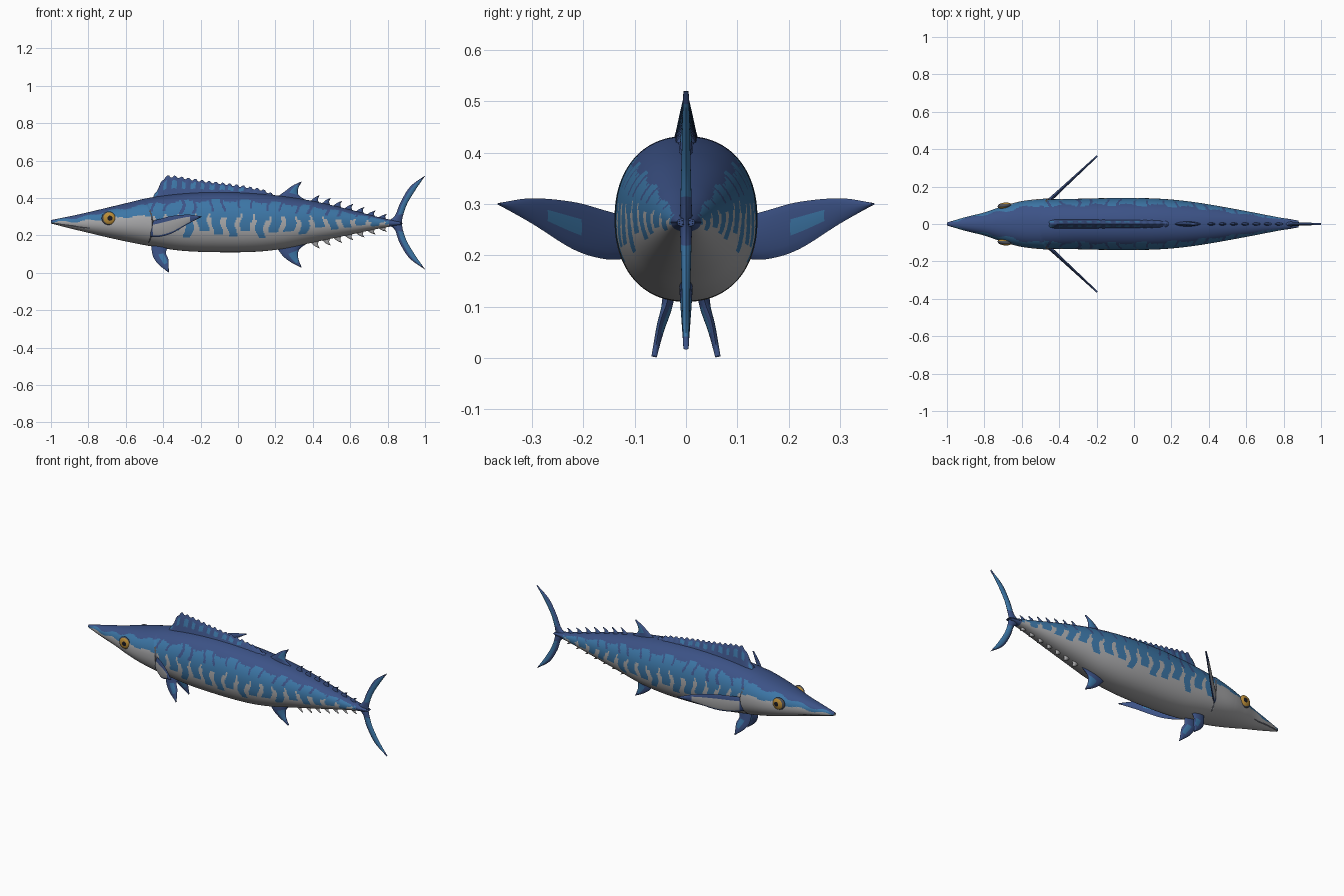
import bpy, bmesh, math
from mathutils import Vector

if "Cube" in bpy.data.objects:
    bpy.data.objects.remove(bpy.data.objects["Cube"])

COLORS = {
    "dark_blue": (0.045, 0.085, 0.24), "light_blue": (0.045, 0.18, 0.38),
    "belly_gray": (0.40, 0.40, 0.41), "eye_amber": (0.50, 0.27, 0.04),
    "pupil_black": (0.01, 0.01, 0.015), "line_gray": (0.08, 0.085, 0.10),
}
DARK, LIGHT, GRAY, AMBER, BLACK, LINE = range(6)
MATS = []
for label, rgb in COLORS.items():
    m = bpy.data.materials.new(label)
    m.diffuse_color = (*rgb, 1)
    m.use_nodes = True
    m.node_tree.nodes["Principled BSDF"].inputs["Base Color"].default_value = m.diffuse_color
    MATS.append(m)


def finish(name, bm, angle=50):
    bmesh.ops.remove_doubles(bm, verts=bm.verts, dist=0.00005)
    bmesh.ops.recalc_face_normals(bm, faces=bm.faces)
    mesh = bpy.data.meshes.new(name)
    bm.to_mesh(mesh)
    bm.free()
    for m in MATS:
        mesh.materials.append(m)
    ob = bpy.data.objects.new(name, mesh)
    bpy.context.collection.objects.link(ob)
    bpy.ops.object.select_all(action='DESELECT')
    bpy.context.view_layer.objects.active = ob
    ob.select_set(True)
    bpy.ops.object.shade_smooth_by_angle(angle=math.radians(angle))
    return ob


def lerp_table(table, x, col=1):
    for a, b in zip(table, table[1:]):
        if x <= b[0]:
            f = max(0, (x - a[0]) / (b[0] - a[0]))
            return a[col] + (b[col] - a[col]) * f
    return table[-1][col]


def hermite_table(table, x, col):
    def slope(i):
        lo, hi = max(i - 1, 0), min(i + 1, len(table) - 1)
        return (table[hi][col] - table[lo][col]) / (table[hi][0] - table[lo][0])
    i = 0
    while i < len(table) - 2 and x > table[i + 1][0]:
        i += 1
    a, b = table[i], table[i + 1]
    h = b[0] - a[0]
    s = (x - a[0]) / h
    return ((2*s**3 - 3*s*s + 1) * a[col] + (s**3 - 2*s*s + s) * h * slope(i)
            + (3*s*s - 2*s**3) * b[col] + (s**3 - s*s) * h * slope(i + 1))


# Body stations: x, top z, bottom z, half width
BODY = [(-1.0, .282, .264, .008), (-.9, .302, .238, .037), (-.8, .324, .214, .062),
        (-.7, .348, .190, .096), (-.6, .372, .168, .122), (-.47, .402, .143, .131),
        (-.3, .424, .118, .135), (-.1, .432, .110, .139), (.1, .424, .113, .137),
        (.25, .408, .130, .126), (.4, .384, .162, .105), (.6, .338, .204, .069),
        (.75, .298, .236, .040), (.87, .272, .256, .018)]
HEAD_TOP = [(-1, .277), (-.8, .303), (-.7, .33), (-.47, .365)]
HEAD_LOW = [(-1, .270), (-.8, .278), (-.6, .300), (-.44, .305)]


def gill_x(z):
    return -.455 - 2.6 * (z - .255) ** 2


# Markings of the skin: head mask, gill line, mouth and vertical bars
def body_color(c):
    x, z = c.x, c.z
    top, bot = hermite_table(BODY, x, 1), hermite_table(BODY, x, 2)
    t = (z - bot) / (top - bot)
    gx = gill_x(z)
    if abs(x - gx) < .0045 and .16 < z < .335:
        return LINE
    if x < gx:
        if x < -.79 and abs(z - (.267 - (x + 1) * .14)) < .0035:
            return LINE
        wave = .006 * math.sin(x * 45)
        if z > lerp_table(HEAD_TOP, x) + wave:
            return DARK
        return LIGHT if z > lerp_table(HEAD_LOW, x) + wave else GRAY
    if x > .81:
        return DARK
    p = (x + .46) / .0775 + .12 * math.sin(z * 55 + x * 9)
    i, f = math.floor(p), p % 1
    vary = math.sin(i * 2.4)
    if t > .86 + .03 * math.sin(x * 38):
        return DARK
    if abs(f - .5) < .33 + .04 * vary - .10 * max(0, .55 - t):
        return LIGHT if t > .30 + .07 * vary else GRAY
    if i % 2 == 0 and t > .70 + .04 * vary:
        return DARK
    return LIGHT if t > .60 + .05 * vary else GRAY


def build_body():
    bm = bmesh.new()
    nx, nr = 360, 96
    rings = []
    for i in range(nx + 1):
        x = -1 + 1.87 * i / nx
        top, bot, w = (hermite_table(BODY, x, k) for k in (1, 2, 3))
        ring = []
        for j in range(nr):
            a = 2 * math.pi * j / nr
            c, s = math.cos(a), math.sin(a)
            e = 2 / 2.2
            y = w * math.copysign(abs(c) ** e, c)
            z = (top + bot) / 2 + (top - bot) / 2 * math.copysign(abs(s) ** e, s)
            # raised gill cover
            d = gill_x(z) - x
            if 0 < d < .15:
                y *= 1 + .045 * (1 - d / .15)
            ring.append(bm.verts.new((x, y, z)))
        rings.append(ring)
    for a, b in zip(rings, rings[1:]):
        for j in range(nr):
            k = (j + 1) % nr
            f = bm.faces.new((a[j], a[k], b[k], b[j]))
            f.material_index = body_color(f.calc_center_median())
    bm.faces.new(rings[0]).material_index = GRAY
    bm.faces.new(rings[-1])
    finish("body", bm)


def resample(pts, n):
    table = [(i, *p) for i, p in enumerate(pts)]
    return [Vector([hermite_table(table, (len(pts) - 1) * i / n, k) for k in (1, 2, 3)])
            for i in range(n + 1)]


# Thin lofted fin between two edge curves, running from root (v=0) to tip (v=1)
def fin(name, lead, trail, thick, normal=(0, 1, 0), rule=None, n=24, m=12, ridge=False):
    bm = bmesh.new()
    A, B, nor = resample(lead, n), resample(trail, n), Vector(normal).normalized()
    for side in (1, -1):
        grid = []
        for i in range(n + 1):
            v = i / n
            row = []
            for j in range(m + 1):
                u = j / m
                prof = (1 - u) ** .8 if ridge else math.sin(math.pi * u) ** .6 * (1 - .6 * v)
                row.append(bm.verts.new(A[i].lerp(B[i], u) + nor * side * thick * prof))
            grid.append(row)
        for i in range(n):
            for j in range(m):
                f = bm.faces.new((grid[i][j], grid[i + 1][j], grid[i + 1][j + 1], grid[i][j + 1]))
                f.material_index = rule((j + .5) / m, (i + .5) / n, side) if rule else DARK
    return finish(name, bm)


def flat(pts):
    return [(x, 0, z) for x, z in pts]


build_body()

# Forked tail
tail_rule = lambda u, v, s: LIGHT if u > .35 and .28 < v < .92 else DARK
fin("tail_upper", flat([(.78, .27), (.835, .30), (.868, .375), (.92, .46), (1, .52)]),
    flat([(.875, .262), (.882, .305), (.905, .37), (.95, .445), (1, .518)]), .013, rule=tail_rule)
fin("tail_lower", flat([(.78, .262), (.835, .235), (.862, .165), (.915, .08), (1, .017)]),
    flat([(.875, .275), (.882, .228), (.905, .165), (.95, .09), (1, .019)]), .013, rule=tail_rule)
# Side keels on the tail stem
fin("tail_keel", [(.72, -.03, .264), (.80, -.031, .264), (.88, -.018, .264)],
    [(.72, .03, .264), (.80, .031, .264), (.88, .018, .264)], .009, (0, 0, 1))

# Long spiny first dorsal fin
RIDGE = [(-.46, .405), (-.43, .465), (-.395, .518), (-.35, .516), (-.2, .492), (0, .466),
         (.12, .445), (.2, .41)]
N = 72
base, crest = [], []
for i in range(N + 1):
    x = -.46 + .66 * i / N
    base.append((x, 0, hermite_table(BODY, x, 1) - .012))
    crest.append((x + .008, 0, lerp_table(RIDGE, x) + (.004 if i % 4 < 2 else -.006)))
fin("front_dorsal_fin", base, crest, .026, n=N, m=10, ridge=True,
    rule=lambda u, v, s: LIGHT if .35 < u < .85 and v < .75 and (v * 13) % 1 < .5 else DARK)

# Second dorsal and anal fins
patch = lambda u, v, s: LIGHT if .3 < u < .9 and .35 < v < .8 else DARK
fin("rear_dorsal_fin", flat([(.20, .40), (.25, .435), (.29, .465), (.338, .488)]),
    flat([(.37, .385), (.325, .415), (.322, .45), (.34, .486)]), .014, rule=patch)
fin("anal_fin", flat([(.20, .145), (.24, .09), (.285, .055), (.338, .028)]),
    flat([(.38, .165), (.328, .125), (.322, .08), (.34, .03)]), .014, rule=patch)

# Rows of finlets above and below the tail stem
for i in range(7):
    x = .385 + .06 * i
    h = .036 - .002 * i
    for label, col, s, color in (("upper", 1, 1, DARK), ("lower", 2, -1, GRAY)):
        z0 = hermite_table(BODY, x, col) - s * .008
        z1 = hermite_table(BODY, x + .05, col) - s * .008
        fin(f"{label}_finlet_{i + 1}",
            flat([(x, z0), (x + .022, z0 + s * h * .6), (x + .05, z0 + s * h)]),
            flat([(x + .05, z1), (x + .042, z0 + s * h * .4), (x + .051, z0 + s * h * .95)]),
            .009, rule=lambda u, v, sd, c=color: c, n=6, m=4)

# Paired fins and eyes
for side, s in (("left", -1), ("right", 1)):
    def pec(pts):
        return [(-.46 + (y - .12) * 1.08, s * y, z) for y, z in pts]
    fin(f"{side}_pectoral_fin", pec([(.115, .275), (.16, .288), (.22, .304), (.30, .311), (.364, .302)]),
        pec([(.115, .193), (.16, .193), (.22, .212), (.30, .262), (.364, .298)]),
        .011, (-.66, s * .75, 0),
        rule=lambda u, v, sd: GRAY if sd > 0 and .25 < u < .95 and .1 < v < .8
        else (LIGHT if sd < 0 and .3 < u < .7 and .45 < v < .65 else DARK))
    fin(f"{side}_pelvic_fin",
        [(-.465, s * .03, .15), (-.455, s * .038, .09), (-.425, s * .05, .045), (-.372, s * .062, .002)],
        [(-.375, s * .03, .14), (-.385, s * .038, .105), (-.372, s * .05, .07), (-.37, s * .062, .004)],
        .013, (0, 1, .2 * s),
        rule=lambda u, v, sd: LIGHT if .4 < u < .85 and .35 < v < .75 else DARK)

    # Flattened eyeball with rim, iris and pupil
    bm = bmesh.new()
    bmesh.ops.create_uvsphere(bm, u_segments=32, v_segments=32, radius=1)
    for f in bm.faces:
        c = f.calc_center_median()
        r = math.hypot(c.x, c.y)
        f.material_index = BLACK if r < .42 else AMBER if r < .88 else LINE
    for v in bm.verts:
        x, y, z = v.co
        v.co = (-.692 + .036 * x + .008 * z, s * (.098 + .017 * z), .292 + .036 * y)
    finish(f"{side}_eye", bm)
